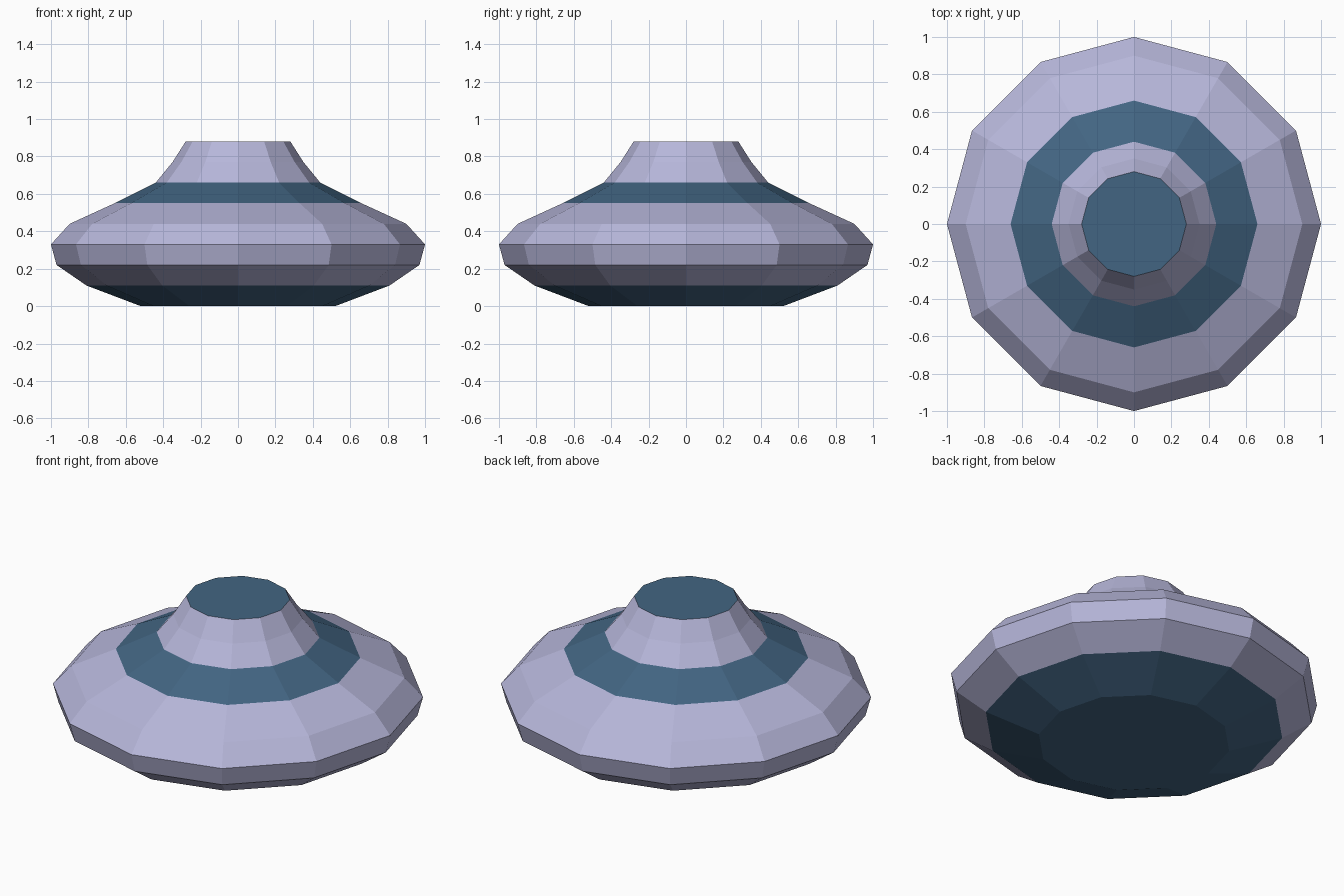
import bpy
from math import cos, sin, tau

if "Cube" in bpy.data.objects:
    bpy.data.objects.remove(bpy.data.objects["Cube"])

SIDES = 12


def material(name, color):
    mat = bpy.data.materials.new(name)
    mat.diffuse_color = color
    mat.use_nodes = True
    mat.node_tree.nodes["Principled BSDF"].inputs["Base Color"].default_value = mat.diffuse_color
    return mat


lavender = material("lavender", (0.47, 0.47, 0.70, 1))
blue = material("deep_blue", (0.055, 0.13, 0.225, 1))


def lathe(name, profile, mat, cap_bottom=False, cap_top=False):
    """Revolve (radius, z) points into a flat-faced twelve-sided shell."""
    verts = [(r * cos(tau * i / SIDES), r * sin(tau * i / SIDES), z)
             for r, z in profile for i in range(SIDES)]
    faces = []
    for k in range(len(profile) - 1):
        a, b = k * SIDES, (k + 1) * SIDES
        for i in range(SIDES):
            j = (i + 1) % SIDES
            faces.append((a + i, a + j, b + j, b + i))
    if cap_bottom:
        faces.append(tuple(reversed(range(SIDES))))
    if cap_top:
        faces.append(tuple(range(len(verts) - SIDES, len(verts))))
    mesh = bpy.data.meshes.new(name)
    mesh.from_pydata(verts, [], faces)
    mesh.materials.append(mat)
    obj = bpy.data.objects.new(name, mesh)
    bpy.context.collection.objects.link(obj)
    return obj


# Dark underside with its flat bottom
lathe("base", [(0.52, 0), (0.81, 0.11)], blue, cap_bottom=True)
# Wide pale body
lathe("body", [(0.81, 0.11), (0.97, 0.22), (1, 0.33), (0.9, 0.44), (0.66, 0.55)], lavender)
# Blue band around the shoulder
lathe("shoulder_band", [(0.66, 0.55), (0.44, 0.66)], blue)
# Pale tapering neck
lathe("neck", [(0.44, 0.66), (0.35, 0.77), (0.28, 0.88)], lavender)
# Blue disc closing the neck
lathe("top_disc", [(0.28, 0.88)], blue, cap_top=True)
